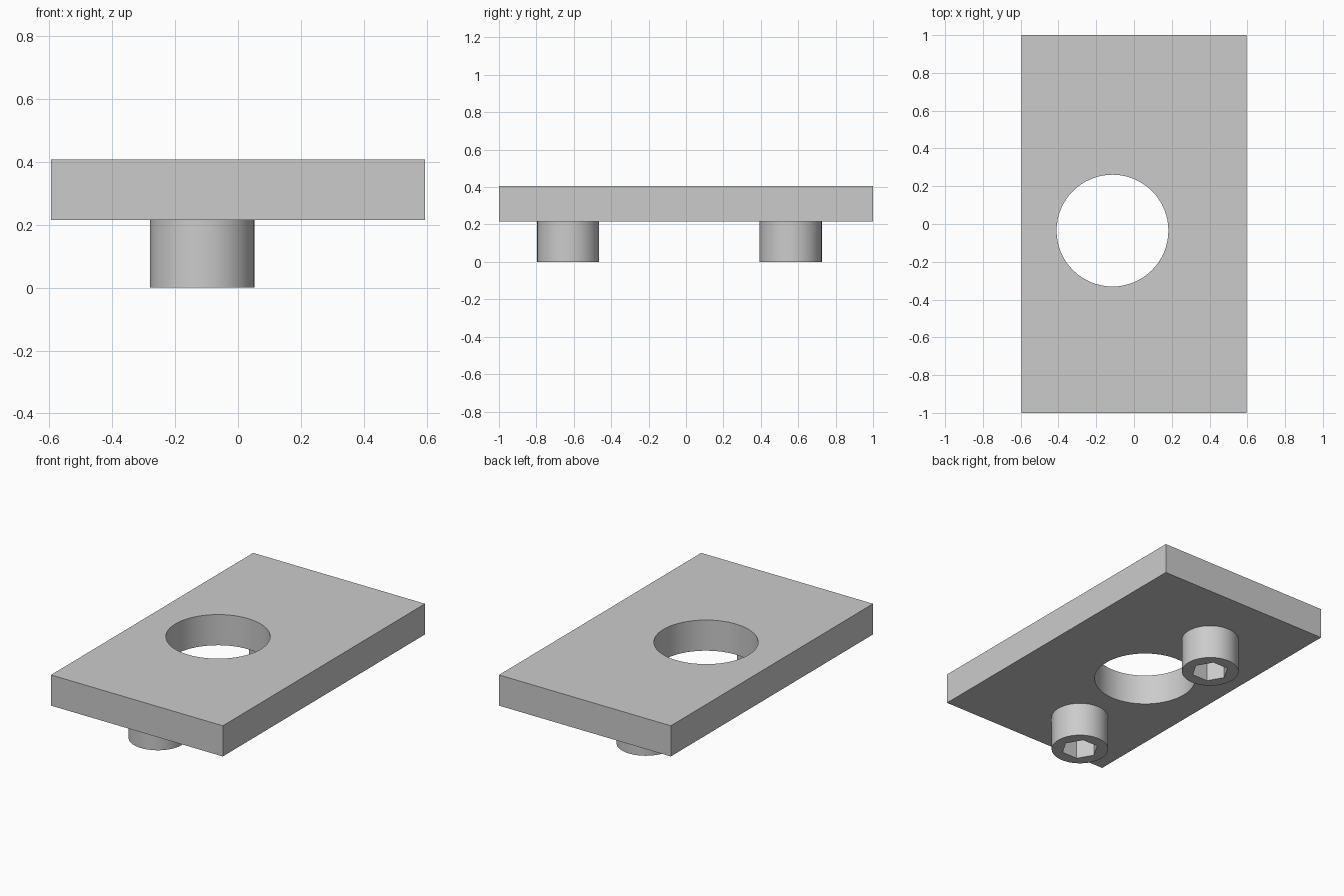
import bpy
import math

cube = bpy.data.objects.get("Cube")
if cube:
    bpy.data.objects.remove(cube, do_unlink=True)

PLATE_BOTTOM, PLATE_TOP = 0.215, 0.407
AXIS_X = -0.114          # shared x of the hole and both screws
HOLE_Y, HOLE_RADIUS = -0.035, 0.296
SCREW_OFFSET, SCREW_RADIUS = 0.595, 0.166
SOCKET_RADIUS, SOCKET_DEPTH = 0.108, 0.14

steel = bpy.data.materials.new("grey_steel")
steel.use_nodes = True
grey = (0.6, 0.6, 0.6, 1)
steel.diffuse_color = grey
steel.node_tree.nodes["Principled BSDF"].inputs["Base Color"].default_value = grey


def prism(name, sides, radius, y, bottom, top):
    """Upright prism with its first corner on the x axis."""
    bpy.ops.mesh.primitive_cylinder_add(
        vertices=sides, radius=radius, depth=top - bottom,
        location=(AXIS_X, y, (bottom + top) / 2),
        rotation=(0, 0, math.pi / 2))
    obj = bpy.context.object
    obj.name = name
    obj.data.materials.append(steel)
    return obj


def cut(target, cutter):
    """Subtract the cutter, then shade the curved walls smooth."""
    mod = target.modifiers.new("cut", 'BOOLEAN')
    mod.operation = 'DIFFERENCE'
    mod.solver = 'EXACT'
    mod.object = cutter
    bpy.ops.object.select_all(action='DESELECT')
    target.select_set(True)
    bpy.context.view_layer.objects.active = target
    bpy.ops.object.modifier_apply(modifier=mod.name)
    bpy.data.objects.remove(cutter, do_unlink=True)
    bpy.ops.object.shade_smooth_by_angle(angle=math.radians(30))


# Plate with a round through hole
bpy.ops.mesh.primitive_cube_add(size=1, location=(0, 0, (PLATE_BOTTOM + PLATE_TOP) / 2))
plate = bpy.context.object
plate.name = "plate"
plate.scale = (1.19, 2, PLATE_TOP - PLATE_BOTTOM)
bpy.ops.object.transform_apply(location=False, rotation=False, scale=True)
plate.data.materials.append(steel)
cut(plate, prism("hole_cutter", 64, HOLE_RADIUS, HOLE_Y, PLATE_BOTTOM - 0.1, PLATE_TOP + 0.1))

# Screw heads under the plate, each with a hexagonal socket
for name, side in (("front_screw_head", -1), ("back_screw_head", 1)):
    y = HOLE_Y + side * SCREW_OFFSET
    head = prism(name, 64, SCREW_RADIUS, y, 0, PLATE_BOTTOM)
    cut(head, prism("socket_cutter", 6, SOCKET_RADIUS, y, -0.1, SOCKET_DEPTH))
